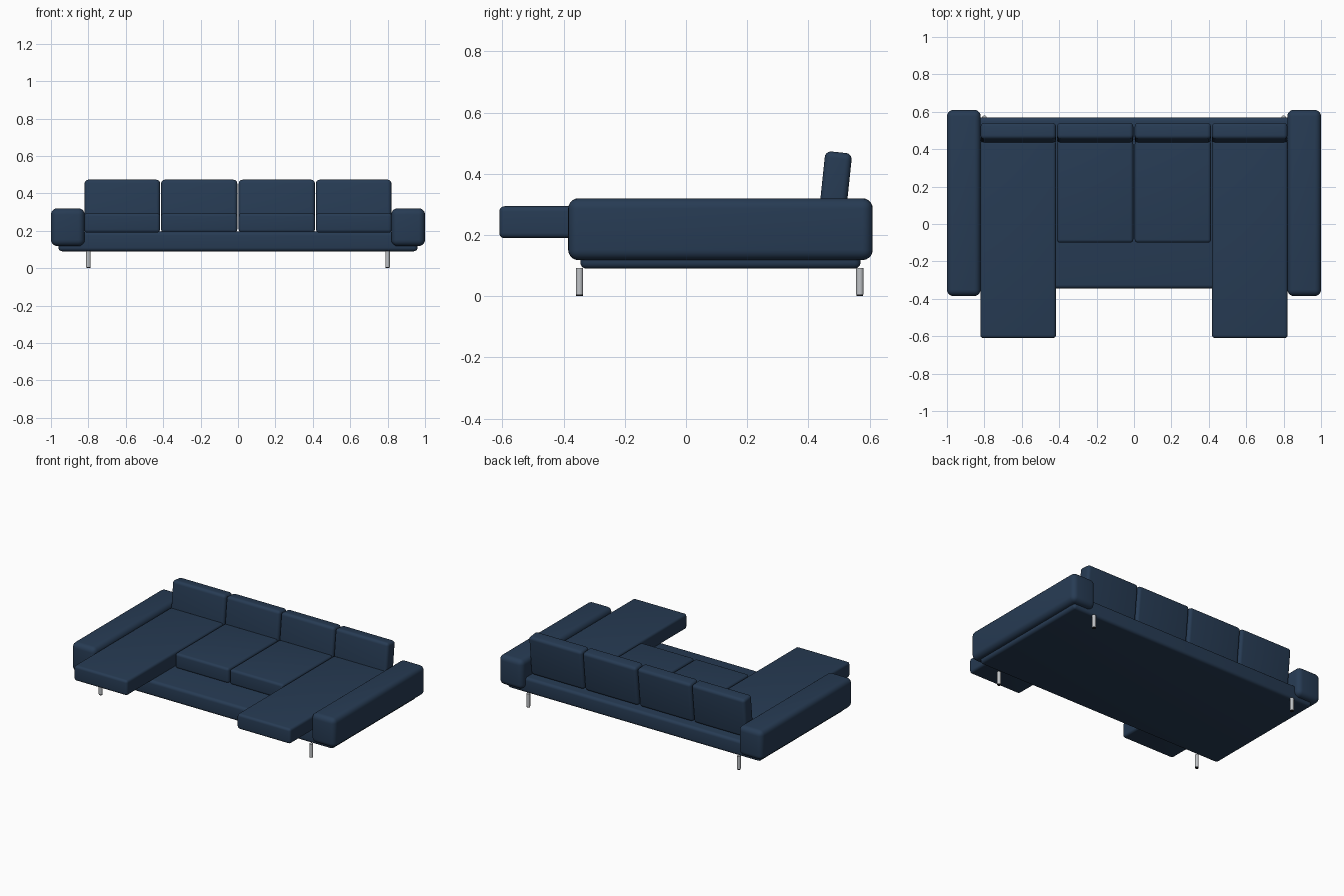
import bpy
import math

cube = bpy.data.objects.get("Cube")
if cube:
    bpy.data.objects.remove(cube, do_unlink=True)


def material(name, color, metallic=0.0, roughness=0.8):
    mat = bpy.data.materials.new(name)
    mat.use_nodes = True
    mat.diffuse_color = (*color, 1)
    shader = mat.node_tree.nodes["Principled BSDF"]
    shader.inputs["Base Color"].default_value = (*color, 1)
    shader.inputs["Metallic"].default_value = metallic
    shader.inputs["Roughness"].default_value = roughness
    return mat


fabric = material("navy fabric", (0.02, 0.044, 0.088))
steel = material("brushed steel", (0.52, 0.54, 0.56), roughness=0.4)
rubber = material("black rubber", (0.01, 0.01, 0.012))


def padded_box(name, x, y, z, radius, tilt=0.0):
    """Soft-edged box spanning the given (low, high) ranges."""
    spans = (x, y, z)
    bpy.ops.mesh.primitive_cube_add(size=1, location=[(a + b) / 2 for a, b in spans])
    obj = bpy.context.object
    obj.name = name
    obj.scale = [b - a for a, b in spans]
    bpy.ops.object.transform_apply(location=False, rotation=False, scale=True)
    obj.rotation_euler.x = tilt
    bevel = obj.modifiers.new("soft edges", "BEVEL")
    bevel.width = radius
    bevel.segments = 5
    obj.data.materials.append(fabric)
    bpy.ops.object.modifier_apply(modifier=bevel.name)
    bpy.ops.object.shade_smooth_by_angle(angle=math.radians(35))
    return obj


def cylinder(name, x, y, low, high, radius, mat):
    bpy.ops.mesh.primitive_cylinder_add(
        vertices=24, radius=radius, depth=high - low, location=(x, y, (low + high) / 2))
    obj = bpy.context.object
    obj.name = name
    obj.data.materials.append(mat)
    bpy.ops.object.shade_smooth_by_angle(angle=math.radians(35))


def mirrored(span, side):
    return tuple(sorted(side * v for v in span))


# Platform under all the cushions
padded_box("base", (-0.96, 0.96), (-0.345, 0.57), (0.09, 0.195), 0.02)

for side, label in ((1, "left"), (-1, "right")):
    # Armrest and long chaise cushion
    padded_box(f"{label}_armrest", mirrored((0.82, 1.0), side),
               (-0.385, 0.61), (0.118, 0.32), 0.034)
    padded_box(f"{label}_chaise_cushion", mirrored((0.417, 0.822), side),
               (-0.61, 0.445), (0.19, 0.294), 0.017)

    # Short inner seat cushion
    padded_box(f"{label}_seat_cushion", mirrored((0.004, 0.411), side),
               (-0.1, 0.445), (0.19, 0.294), 0.017)

    # Reclined back cushions
    for part, span in (("inner", (0.004, 0.411)), ("outer", (0.417, 0.82))):
        padded_box(f"{label}_{part}_back_cushion", mirrored(span, side),
                   (0.441, 0.529), (0.199, 0.471), 0.02, -math.radians(6))

    # Steel legs with rubber feet
    for end, y in (("front", -0.348), ("back", 0.568)):
        cylinder(f"{label}_{end}_leg", side * 0.8, y, 0.005, 0.092, 0.012, steel)
        cylinder(f"{label}_{end}_foot", side * 0.8, y, 0.0, 0.005, 0.011, rubber)
